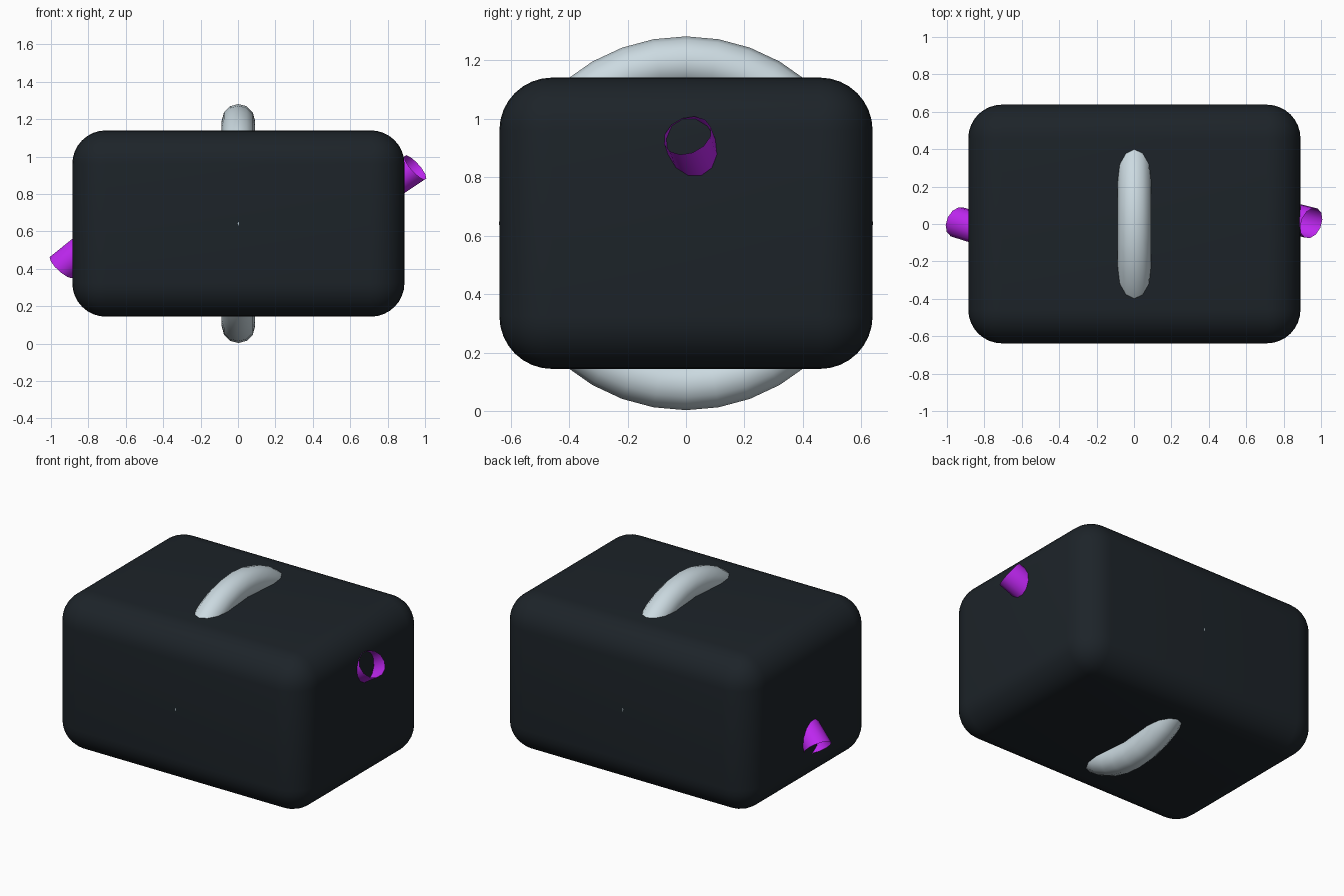
import bpy
from mathutils import Vector

if "Cube" in bpy.data.objects:
    bpy.data.objects.remove(bpy.data.objects["Cube"])


def paint(obj, name, rgb):
    mat = bpy.data.materials.new(name)
    mat.diffuse_color = (*rgb, 1)
    mat.use_nodes = True
    mat.node_tree.nodes["Principled BSDF"].inputs["Base Color"].default_value = mat.diffuse_color
    obj.data.materials.append(mat)


# Rounded dark body
bpy.ops.mesh.primitive_cube_add(size=1, location=(0.002, 0, 0.642))
body = bpy.context.object
body.name = "rounded_body"
body.scale = (1.776, 1.276, 0.996)
bpy.ops.object.transform_apply(location=False, rotation=False, scale=True)
bevel = body.modifiers.new("round_edges", 'BEVEL')
bevel.width = 0.18
bevel.segments = 8
bpy.ops.object.modifier_apply(modifier=bevel.name)
bpy.ops.object.shade_smooth()
paint(body, "dark_slate", (0.012, 0.017, 0.022))

# Upright ring passing through the body
bpy.ops.mesh.primitive_torus_add(major_segments=36, minor_segments=12,
                                 major_radius=0.55, minor_radius=0.089,
                                 location=(0.002, 0, 0.642),
                                 rotation=(0, 1.5707963, 0))
ring = bpy.context.object
ring.name = "upright_ring"
bpy.ops.object.shade_smooth()
paint(ring, "pale_grey", (0.6, 0.7, 0.75))

# Open-ended bent tube through the body, poking out at both sides
curve = bpy.data.curves.new("bent_tube", 'CURVE')
curve.dimensions = '3D'
curve.bevel_depth = 0.085
curve.bevel_resolution = 4
curve.resolution_u = 12
spline = curve.splines.new('BEZIER')
spline.bezier_points.add(1)
ends = [(Vector((-0.942, 0.01, 0.41)), Vector((0.33, -0.16, 0.36))),
        (Vector((0.948, 0.005, 0.942)), Vector((0.36, -0.14, 0.32)))]
for point, (position, direction) in zip(spline.bezier_points, ends):
    point.handle_left_type = point.handle_right_type = 'FREE'
    point.co = position
    point.handle_left = position - direction
    point.handle_right = position + direction
tube = bpy.data.objects.new("bent_tube", curve)
bpy.context.collection.objects.link(tube)
paint(tube, "bright_purple", (0.52, 0.02, 0.88))
bpy.ops.object.select_all(action='DESELECT')
tube.select_set(True)
bpy.context.view_layer.objects.active = tube
bpy.ops.object.convert(target='MESH')
bpy.ops.object.shade_smooth()
